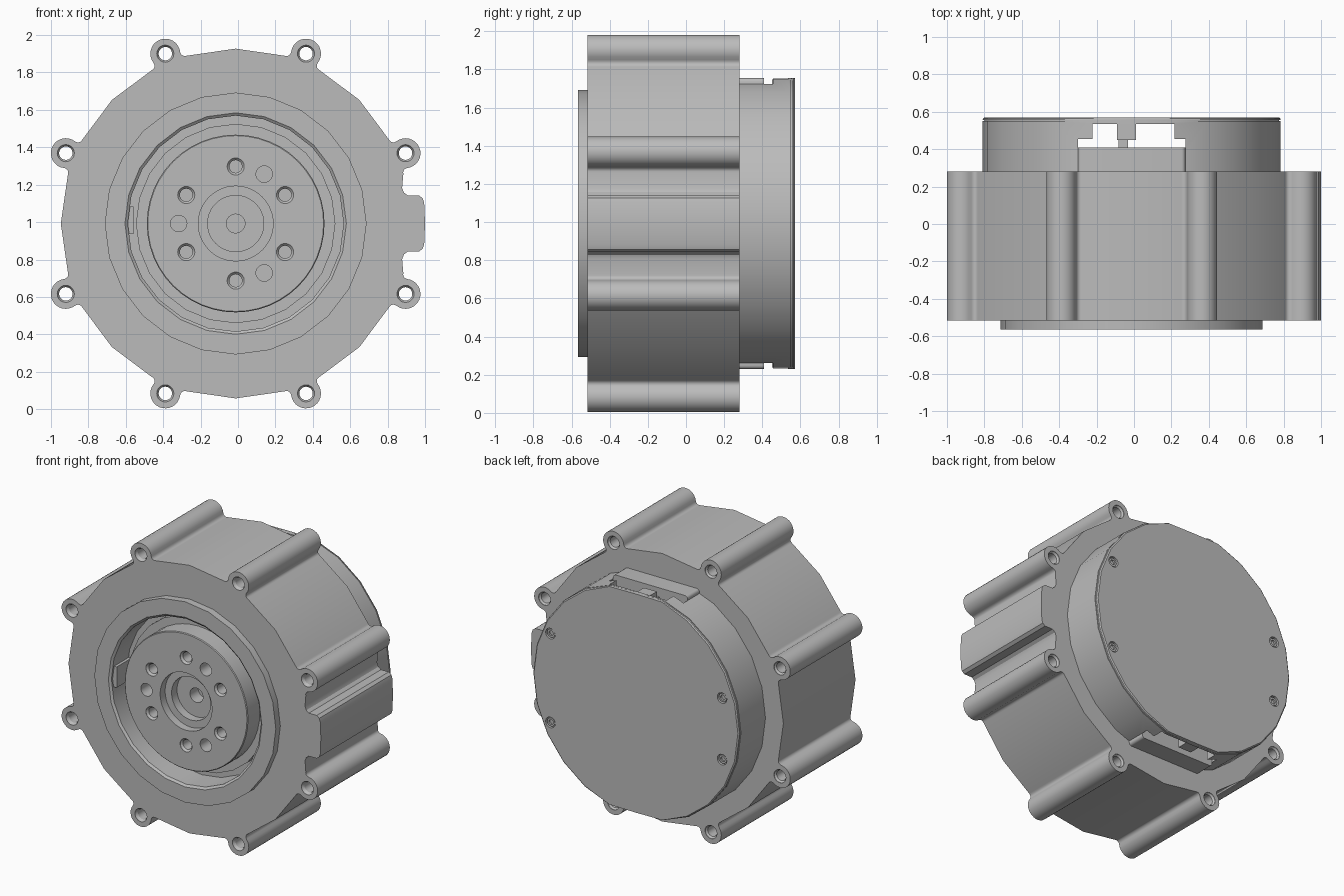
import bpy, bmesh
from math import sin, cos, radians, pi, atan2, hypot
from mathutils import Vector, Matrix

cube = bpy.data.objects.get("Cube")
if cube:
    bpy.data.objects.remove(cube)

CX, CZ = -0.0125, 0.9925          # motor axis runs along y through this point

metal = bpy.data.materials.new("machined grey")
metal.use_nodes = True
GREY = (0.5, 0.5, 0.5, 1)
metal.diffuse_color = GREY
metal.node_tree.nodes["Principled BSDF"].inputs["Base Color"].default_value = GREY


def finish(bm, name, at=(0, 0)):
    bmesh.ops.recalc_face_normals(bm, faces=bm.faces)
    mesh = bpy.data.meshes.new(name)
    bm.to_mesh(mesh)
    bm.free()
    mesh.materials.append(metal)
    obj = bpy.data.objects.new(name, mesh)
    obj.location = (CX + at[0], 0, CZ + at[1])
    bpy.context.scene.collection.objects.link(obj)
    return obj


def lathe(name, profile, sides=24, at=(0, 0), closed=False, clamp=None):
    """Revolve (radius, y) points about the y axis."""
    bm = bmesh.new()
    vs = [bm.verts.new((r, y, 0)) for r, y in profile]
    es = [bm.edges.new(p) for p in zip(vs, vs[1:])]
    if closed:
        es.append(bm.edges.new((vs[-1], vs[0])))
    bmesh.ops.spin(bm, geom=vs + es, cent=(0, 0, 0), axis=(0, 1, 0),
                   angle=2 * pi, steps=sides)
    bmesh.ops.remove_doubles(bm, verts=bm.verts, dist=1e-5)
    if clamp:
        for v in bm.verts:
            v.co.z = max(-clamp, min(clamp, v.co.z))
    return finish(bm, name, at)


def rod(name, r, y0, y1, sides=24, at=(0, 0)):
    return lathe(name, [(0, y0), (r, y0), (r, y1), (0, y1)], sides, at)


def box(name, x, y, z, bevel=0):
    bm = bmesh.new()
    size = Vector((x[1] - x[0], y[1] - y[0], z[1] - z[0]))
    mid = Vector((sum(x), sum(y), sum(z))) / 2
    bmesh.ops.create_cube(bm, size=1, matrix=Matrix.Translation(mid) @ Matrix.Diagonal(size.to_4d()))
    if bevel:
        edges = [e for e in bm.edges if abs(e.verts[0].co.y - e.verts[1].co.y) > 0.01]
        bmesh.ops.bevel(bm, geom=edges, offset=bevel, segments=4, affect='EDGES', profile=0.5)
    return finish(bm, name)


def activate(obj):
    bpy.ops.object.select_all(action='DESELECT')
    obj.select_set(True)
    bpy.context.view_layer.objects.active = obj


def cut(obj, cutters):
    activate(obj)
    for c in cutters:
        c.hide_render = True
        mod = obj.modifiers.new("cut", 'BOOLEAN')
        mod.operation, mod.solver, mod.object = 'DIFFERENCE', 'EXACT', c
        bpy.ops.object.modifier_apply(modifier=mod.name)
        bpy.data.objects.remove(c)


def polar(r, deg):
    return (r * cos(radians(deg)), r * sin(radians(deg)))


# Housing outline: round body, eight screw ears with fillets, one side bump
R, EAR_AT, EAR_R, FIL = 0.935, 0.983, 0.08, 0.024
FRONT, BACK = -0.515, 0.28
fx, ft = polar(R + FIL, 6)
turn = atan2(ft, fx - EAR_AT)
half = [(EAR_AT + EAR_R * cos(turn * i / 8), EAR_R * sin(turn * i / 8)) for i in range(9)]
start, end = turn + pi, pi + radians(6)
for i in range(1, 6):
    a = start + (end - start) * i / 5
    half.append((fx + FIL * cos(a), ft + FIL * sin(a)))
ear = [(u, -t) for u, t in reversed(half[1:])] + half
bump = [(0.89, 0.19), (0.9, 0.165), (0.92, 0.15), (0.98, 0.15), (1.0, 0.135), (1.008, 0.11)]
bump = [(x, -z) for x, z in bump] + [(1.0125, 0)] + bump[::-1]

outline = []
for k in range(8):
    outline += bump if k == 0 else [polar(R, 45 * k)]
    a = radians(45 * k + 22.5)
    outline += [(u * cos(a) - t * sin(a), u * sin(a) + t * cos(a)) for u, t in ear]

bm = bmesh.new()
face = bm.faces.new([bm.verts.new((x, FRONT, z)) for x, z in outline])
ext = bmesh.ops.extrude_face_region(bm, geom=[face], use_keep_orig=True)
bmesh.ops.translate(bm, vec=(0, BACK - FRONT, 0),
                    verts=[g for g in ext["geom"] if isinstance(g, bmesh.types.BMVert)])
housing = finish(bm, "housing")

# Chamfered through holes in the ears, and the front pocket
hole = [(0, -0.55), (0.046, -0.55), (0.046, -0.512), (0.036, -0.495),
        (0.036, 0.265), (0.046, 0.277), (0.046, 0.32), (0, 0.32)]
cutters = [lathe("ear_hole_cutter", hole, 20, polar(EAR_AT, 45 * k + 22.5)) for k in range(8)]
cut(housing, cutters + [rod("pocket_cutter", 0.65, -0.6, -0.29)])

# Raised front ring with its stepped seat
ring = lathe("front_ring", [
    (0.7, FRONT), (0.7, -0.565), (0.592, -0.565), (0.577, -0.553), (0.577, -0.38),
    (0.533, -0.38), (0.533, -0.42), (0.4, -0.42), (0.4, -0.295), (0.645, -0.295),
    (0.645, FRONT)], 24, closed=True)
key = box("ring_key", (-0.59, -0.545), (-0.54, -0.38), (-0.055, 0.09))

# Output hub with a stepped bore, screw holes and dowel holes
hub = lathe("output_hub", [
    (0, -0.35), (0.05, -0.35), (0.05, -0.44), (0.15, -0.44), (0.15, -0.50),
    (0.2, -0.50), (0.2, -0.555), (0.47, -0.555), (0.475, -0.55), (0.475, -0.31), (0, -0.31)], 48)
screw_hole = [(0, -0.6), (0.046, -0.6), (0.046, -0.553), (0.034, -0.54), (0.034, -0.43), (0, -0.43)]
cutters = []
for k in range(6):
    cutters.append(lathe("hub_screw_cutter", screw_hole, 20, polar(0.305, 60 * k + 30)))
for k in range(3):
    cutters.append(rod("dowel_cutter", 0.044, -0.6, -0.45, 20, polar(0.305, 120 * k + 60)))
cut(hub, cutters)

# Rear cover: flats at top and bottom, seam groove, cable windows, screw holes
FLAT = 0.7625
cover = lathe("rear_cover", [
    (0, 0.24), (0.797, 0.24), (0.797, 0.55), (0.788, 0.55), (0.788, 0.556),
    (0.797, 0.556), (0.795, 0.564), (0.787, 0.57), (0, 0.57)], 24, clamp=FLAT)
cutters = [rod("cavity_cutter", 0.71, 0.405, 0.532),
           box("wide_window_cutter", (-0.287, 0.287), (0.41, 0.455), (-1, 1)),
           box("tall_window_cutter", (-0.21, 0.23), (0.41, 0.535), (-1, 1))]
cover_screws = [(x, s * z) for x, z in ((0.66, 0.31), (-0.665, 0.215)) for s in (1, -1)]
for p in cover_screws:
    cutters.append(rod("cover_screw_cutter", 0.037, 0.548, 0.6, 16, p))
cut(cover, cutters)

# Socket screws sunk in the cover
parts = [housing, ring, key, hub, cover]
for p in cover_screws:
    parts.append(lathe("cover_screw", [
        (0, 0.55), (0.017, 0.55), (0.017, 0.563), (0.03, 0.563), (0.03, 0.54), (0, 0.54)], 12, p))

# Window ledges and the connector behind each window
for side, s in (("top", 1), ("bottom", -1)):
    def span(a, b):
        return tuple(sorted((s * a, s * b)))
    parts.append(box(side + "_ledge", (-0.287, 0.287), (0.25, 0.41), span(0.5, FLAT), 0.02))
    parts.append(box(side + "_connector", (-0.078, 0.022), (0.45, 0.56), span(0.62, 0.755)))
    parts.append(box(side + "_connector_pin", (-0.07, -0.02), (0.4, 0.46), span(0.64, 0.7)))

for obj in parts:
    activate(obj)
    bpy.ops.object.shade_smooth_by_angle(angle=radians(30))
